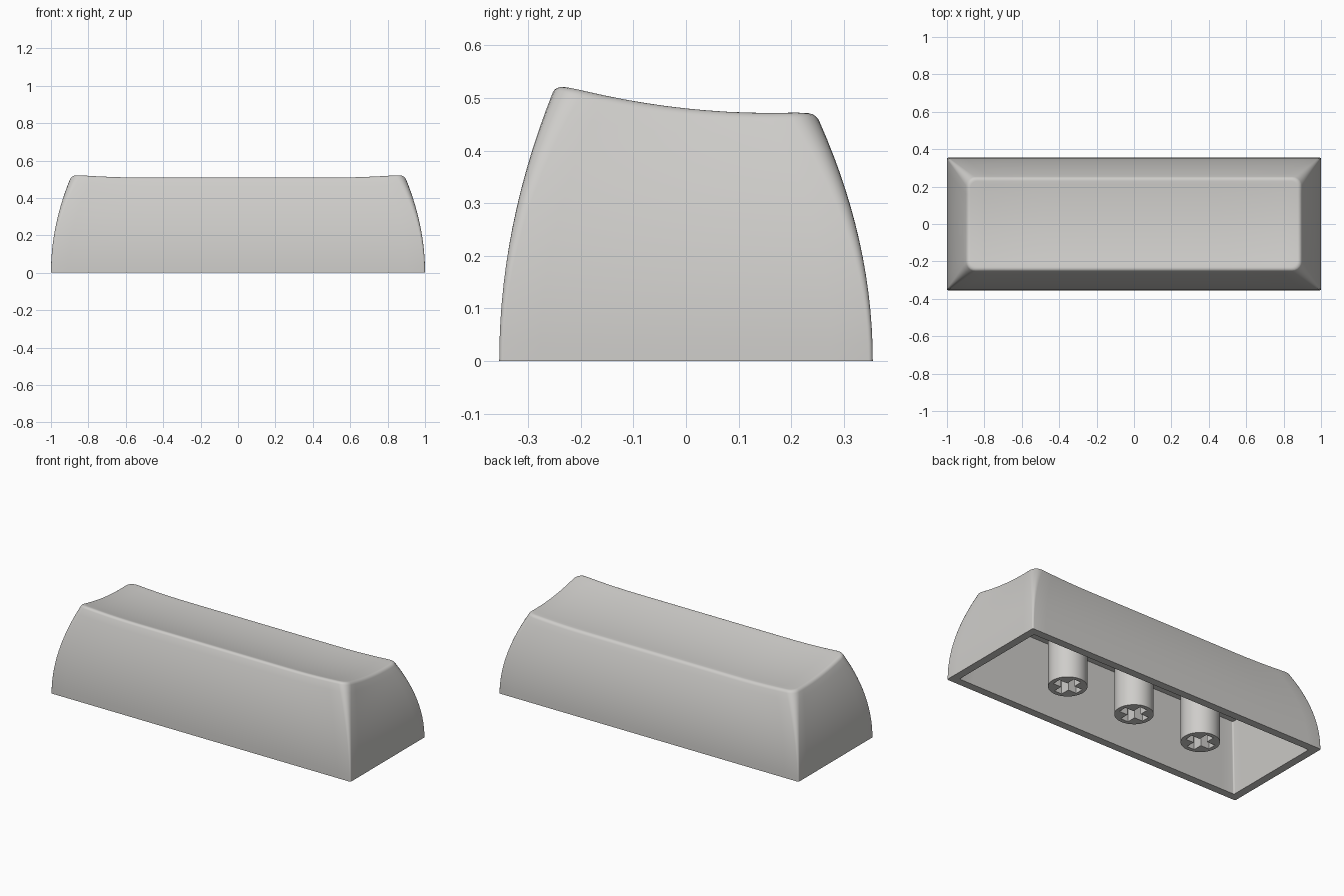
import bpy, bmesh, math

if "Cube" in bpy.data.objects:
    bpy.data.objects.remove(bpy.data.objects["Cube"])

plastic = bpy.data.materials.new("warm_grey_plastic")
plastic.diffuse_color = (0.62, 0.61, 0.59, 1)
plastic.use_nodes = True
plastic.node_tree.nodes["Principled BSDF"].inputs["Base Color"].default_value = plastic.diffuse_color

CORNER, LONG, SHORT = 5, 24, 10      # outline resolution
EDGE_R, LEAN = 0.025, math.radians(22)
CEILING = 0.40


def dish(x, y):
    """Height of the scooped top, lifting slightly towards both ends."""
    lift = min(1, max(0, (abs(x) - 0.5) / 0.38)) ** 2
    return 0.457 + 0.335 * (y - 0.16) ** 2 + 0.015 * lift


def outline(inset, r):
    """Rounded rectangle with evenly divided sides, counter-clockwise."""
    hx, hy = 1 - inset - r, 0.355 - inset - r
    pts = []
    corners = [(hx, hy, 0), (-hx, hy, 90), (-hx, -hy, 180), (hx, -hy, 270)]
    for i, (cx, cy, a0) in enumerate(corners):
        for k in range(CORNER + 1):
            a = math.radians(a0 + 90 * k / CORNER)
            pts.append((cx + r * math.cos(a), cy + r * math.sin(a)))
        nx, ny, a1 = corners[(i + 1) % 4]
        a1 = math.radians(a1)
        end = (nx + r * math.cos(a1), ny + r * math.sin(a1))
        start, n = pts[-1], (LONG if i % 2 == 0 else SHORT)
        for k in range(1, n):
            f = k / n
            pts.append((start[0] + (end[0] - start[0]) * f,
                        start[1] + (end[1] - start[1]) * f))
    return pts


def finish(ob):
    ob.data.materials.append(plastic)
    bpy.ops.object.select_all(action='DESELECT')
    ob.select_set(True)
    bpy.context.view_layer.objects.active = ob
    bpy.ops.object.shade_smooth_by_angle(angle=math.radians(35))


# Cap shell: cavity, bottom rim, curved walls, rounded edge and dished top
rings = []
for z, inset in ((CEILING, 0.102), (0, 0.047)):
    rings.append([(x, y, z) for x, y in outline(inset, 0.008)])
rim = outline(0.102, 0.05)
drop = EDGE_R * (1 - math.sin(LEAN))
STEPS = 14
for i in range(STEPS + 1):
    t = i / STEPS
    ring = outline(0.102 * t * t, 0.008 + 0.042 * t * t)
    rings.append([(x, y, t * (dish(*e) - drop)) for (x, y), e in zip(ring, rim)])
for i in range(1, 6):
    a = LEAN + (math.pi / 2 - LEAN) * i / 5
    off = EDGE_R * (math.cos(LEAN) - math.cos(a))
    ring = outline(0.102 + off, 0.05 - off * 0.5)
    rings.append([(x, y, dish(x, y) - EDGE_R * (1 - math.sin(a))) for x, y in ring])
for i in range(1, 12):
    k = 1 - i / 12
    rings.append([(x * k, y * k, dish(x * k, y * k)) for x, y in ring])

bm = bmesh.new()
loops = [[bm.verts.new(p) for p in ring] for ring in rings]
n = len(loops[0])
for a, b in zip(loops, loops[1:]):
    for j in range(n):
        bm.faces.new((a[j], a[(j + 1) % n], b[(j + 1) % n], b[j]))
centre = bm.verts.new((0, 0, dish(0, 0)))
for j in range(n):
    bm.faces.new((loops[-1][j], loops[-1][(j + 1) % n], centre))
bm.faces.new(loops[0][::-1])
bmesh.ops.recalc_face_normals(bm, faces=bm.faces)
mesh = bpy.data.meshes.new("cap_shell")
bm.to_mesh(mesh)
bm.free()
shell = bpy.data.objects.new("cap_shell", mesh)
bpy.context.collection.objects.link(shell)
finish(shell)


# Mounting stems with a cross-shaped socket
def slot_cutter(name, x, sx, sy):
    bpy.ops.mesh.primitive_cube_add(size=1, location=(x, 0, 0.05))
    ob = bpy.context.object
    ob.name = name
    ob.scale = (sx, sy, 0.3)
    ob.hide_render = True
    ob.hide_set(True)
    return ob


for label, x in (("left", -0.46), ("middle", 0), ("right", 0.46)):
    height = CEILING + 0.01
    bpy.ops.mesh.primitive_cylinder_add(vertices=40, radius=0.105, depth=height,
                                        location=(x, 0, height / 2))
    stem = bpy.context.object
    stem.name = label + "_stem"
    cutters = [slot_cutter(label + "_slot_long", x, 0.16, 0.05),
               slot_cutter(label + "_slot_cross", x, 0.05, 0.16)]
    for c in cutters:
        mod = stem.modifiers.new("socket", 'BOOLEAN')
        mod.operation = 'DIFFERENCE'
        mod.solver = 'EXACT'
        mod.object = c
    bpy.context.view_layer.objects.active = stem
    for m in list(stem.modifiers):
        bpy.ops.object.modifier_apply(modifier=m.name)
    for c in cutters:
        bpy.data.objects.remove(c)
    finish(stem)
